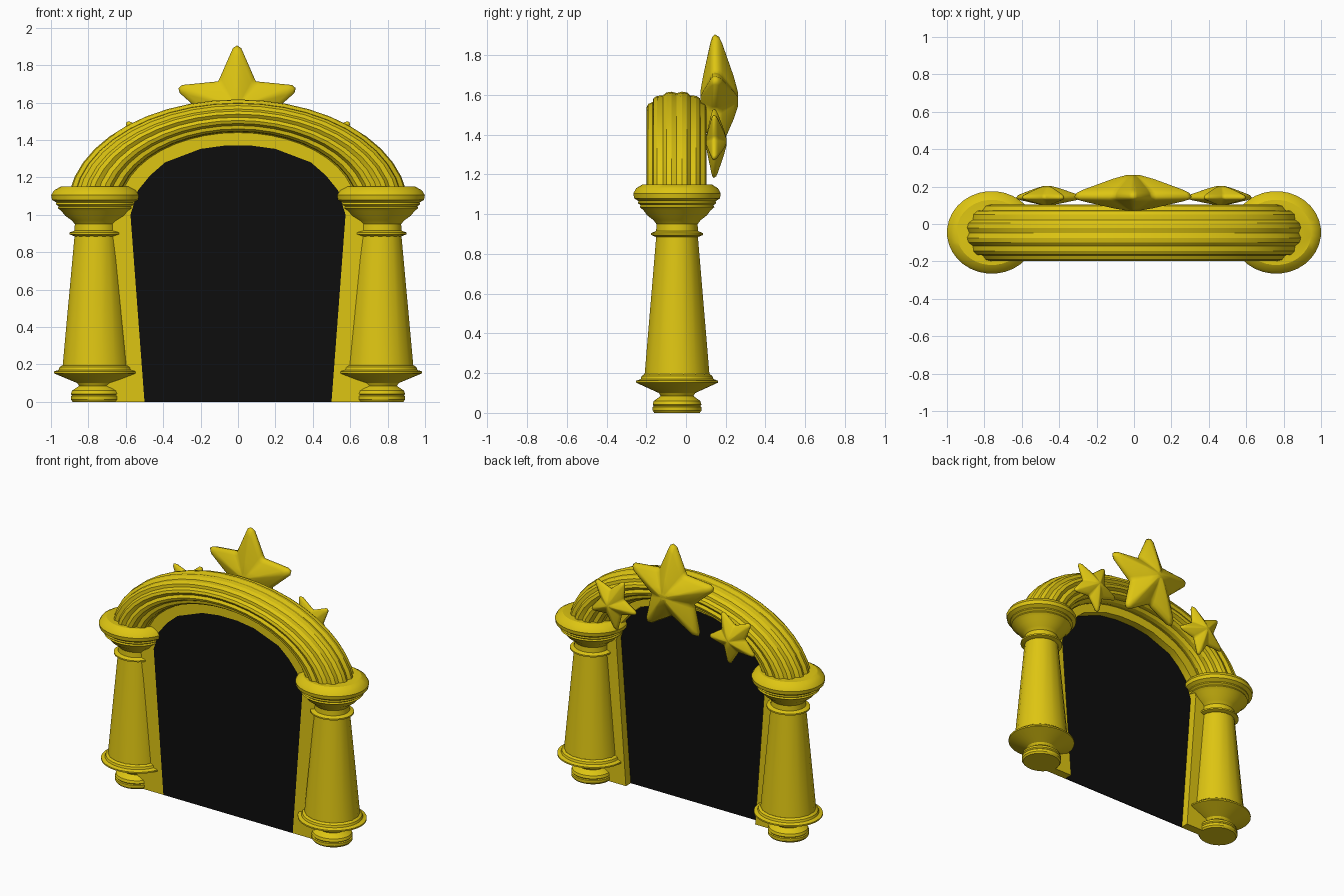
import bpy, bmesh, math
from math import sin, cos, pi, radians

if "Cube" in bpy.data.objects:
    bpy.data.objects.remove(bpy.data.objects["Cube"])


def material(name, rgb):
    m = bpy.data.materials.new(name)
    m.use_nodes = True
    m.diffuse_color = (*rgb, 1)
    m.node_tree.nodes["Principled BSDF"].inputs["Base Color"].default_value = (*rgb, 1)
    return m


GOLD = material("golden yellow", (0.73, 0.56, 0.006))
BLACK = material("dark opening", (0.004, 0.004, 0.004))
COL_X, COL_Y = 0.76, -0.045


def finish(name, bm, mat, angle=30):
    bmesh.ops.recalc_face_normals(bm, faces=bm.faces)
    mesh = bpy.data.meshes.new(name)
    bm.to_mesh(mesh)
    bm.free()
    mesh.materials.append(mat)
    ob = bpy.data.objects.new(name, mesh)
    bpy.context.collection.objects.link(ob)
    bpy.ops.object.select_all(action='DESELECT')
    ob.select_set(True)
    bpy.context.view_layer.objects.active = ob
    bpy.ops.object.shade_smooth_by_angle(angle=radians(angle))
    return ob


def bridge(bm, a, b):
    for i in range(len(a)):
        j = (i + 1) % len(a)
        bm.faces.new((a[i], a[j], b[j], b[i]))


def loft(name, rings, mat, angle=30):
    """Skin a list of closed rings of points and cap both ends."""
    bm = bmesh.new()
    loops = [[bm.verts.new(p) for p in ring] for ring in rings]
    for a, b in zip(loops, loops[1:]):
        bridge(bm, a, b)
    bm.faces.new(loops[0])
    bm.faces.new(loops[-1])
    return finish(name, bm, mat, angle)


def turned(name, profile, cx, sides):
    """Turned part, slightly narrower in depth than in width."""
    rings = [[(cx + r * cos(2 * pi * (i + 0.5) / sides),
               COL_Y + 0.92 * r * sin(2 * pi * (i + 0.5) / sides), z)
              for i in range(sides)] for r, z in profile]
    return loft(name, rings, GOLD)


# Columns
FOOT = [(0.125, 0), (0.134, 0.012), (0.134, 0.03), (0.128, 0.035), (0.134, 0.042),
        (0.128, 0.06), (0.105, 0.075), (0.09, 0.085), (0.1, 0.1), (0.16, 0.125),
        (0.225, 0.152), (0.225, 0.162), (0.2, 0.17), (0.195, 0.185), (0.18, 0.195)]
SHAFT = [(0.182, 0.18), (0.115, 0.9)]
CAPITAL = [(0.115, 0.885), (0.142, 0.895), (0.142, 0.905), (0.115, 0.915), (0.113, 0.95),
           (0.13, 0.97), (0.165, 0.995), (0.185, 1.02), (0.205, 1.035), (0.2, 1.045),
           (0.215, 1.055), (0.212, 1.065), (0.236, 1.08), (0.24, 1.105), (0.225, 1.13),
           (0.19, 1.15)]
for side, sx in (("right", -1), ("left", 1)):
    turned(side + "_column_foot", FOOT, sx * COL_X, 32)
    turned(side + "_column_shaft", SHAFT, sx * COL_X, 16)
    turned(side + "_column_capital", CAPITAL, sx * COL_X, 32)

# Fluted arch: flattened half circle swept with a grooved section
ARCH_Z, SQUASH, STEPS, POINTS = 1.04, 0.633, 22, 36
rings = []
for s in range(STEPS + 1):
    t = pi * s / STEPS
    ring = []
    for i in range(POINTS):
        a = 2 * pi * i / POINTS
        r = 0.139 if i % 3 == 0 else 0.153
        d = COL_X + r * cos(a)
        ring.append((d * cos(t), COL_Y - 0.002 + r * sin(a), ARCH_Z + SQUASH * d * sin(t)))
    rings.append(ring)
loft("fluted_arch", rings, GOLD, 25)

# Inner frame and dark opening
INNER = [(0.5, 0), (0.575, 1.0), (0.535, 1.13), (0.47, 1.21), (0.39, 1.28), (0.2, 1.352), (0.07, 1.37)]
OUTER = [(0.74, 0), (0.76, 1.04), (0.74, 1.15), (0.69, 1.24), (0.58, 1.35), (0.3, 1.48), (0.1, 1.515)]
FRONT, BACK = -0.11, -0.05


def both_sides(path):
    return [(-x, z) for x, z in path] + [(x, z) for x, z in reversed(path)]


inner, outer = both_sides(INNER), both_sides(OUTER)
bm = bmesh.new()
sections = [[bm.verts.new(p) for p in ((a[0], FRONT, a[1]), (b[0], FRONT, b[1]),
                                       (b[0], BACK, b[1]), (a[0], BACK, a[1]))]
            for a, b in zip(inner, outer)]
for a, b in zip(sections, sections[1:]):
    bridge(bm, a, b)
bm.faces.new(sections[0])
bm.faces.new(sections[-1])
finish("inner_frame", bm, GOLD)
loft("dark_opening", [[(x, y, z) for x, z in inner] for y in (FRONT, FRONT + 0.006)], BLACK)


# Puffy stars on the back of the arch
def star(name, cx, cy, cz, radius, tilt, front, back):
    outline = []
    for k in range(5):
        a = tilt + k * 2 * pi / 5
        for da, r in ((-0.07, 0.96), (0, 1), (0.07, 0.96), (pi / 5 - 0.12, 0.56),
                      (pi / 5, 0.52), (pi / 5 + 0.12, 0.56)):
            outline.append((r * radius * cos(a + da), r * radius * sin(a + da)))
    puff = [(0.12, 0.97), (0.35, 0.8), (0.6, 0.56), (0.85, 0.32), (0.96, 0.18)]
    layers = [(t, cy - h * front) for t, h in puff] + [(1, cy)]
    layers += [(t, cy + h * back) for t, h in reversed(puff)]
    rings = [[(cx + t * x, y, cz + t * z) for x, z in outline] for t, y in layers]
    loft(name, rings, GOLD, 80)


star("large_star", -0.005, 0.145, 1.575, 0.33, pi / 2, 0.075, 0.12)
for side, sx in (("right", -1), ("left", 1)):
    star(side + "_small_star", sx * 0.465, 0.14, 1.365, 0.185,
         pi / 2 - sx * radians(45), 0.04, 0.065)
